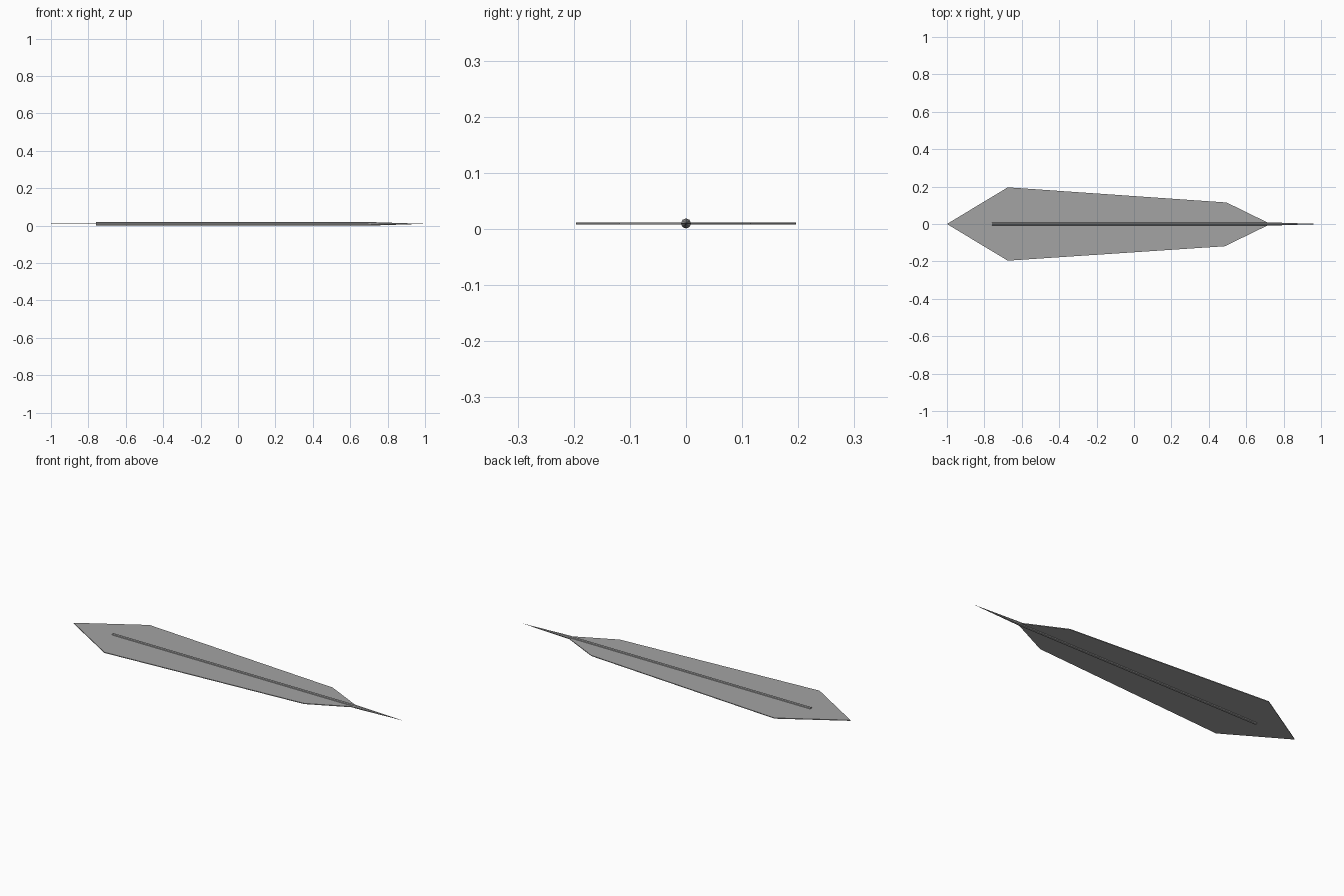
import bpy, bmesh, math

if "Cube" in bpy.data.objects:
    bpy.data.objects.remove(bpy.data.objects["Cube"])

ZC = 0.01   # height of the feather's middle plane
R = 0.009   # shaft radius
SIDES = 8

grey = bpy.data.materials.new("feather grey")
grey.diffuse_color = (0.37, 0.37, 0.37, 1)
grey.use_nodes = True
grey.node_tree.nodes["Principled BSDF"].inputs["Base Color"].default_value = grey.diffuse_color


def add_object(name, bm):
    bmesh.ops.recalc_face_normals(bm, faces=bm.faces)
    mesh = bpy.data.meshes.new(name)
    bm.to_mesh(mesh)
    bm.free()
    mesh.materials.append(grey)
    obj = bpy.data.objects.new(name, mesh)
    bpy.context.collection.objects.link(obj)


# Flat vane: outline extruded to a thin plate
outline = [(-1, 0), (-0.675, -0.196), (0.485, -0.119),
           (0.73, 0), (0.495, 0.115), (-0.675, 0.196)]
bm = bmesh.new()
face = bm.faces.new([bm.verts.new((x, y, ZC - 0.002)) for x, y in outline])
ext = bmesh.ops.extrude_face_region(bm, geom=[face])
top = [v for v in ext["geom"] if isinstance(v, bmesh.types.BMVert)]
bmesh.ops.translate(bm, verts=top, vec=(0, 0, 0.004))
add_object("vane", bm)

# Round shaft with a pointed quill tip
bm = bmesh.new()
rings = []
for x in (-0.76, 0.72):
    rings.append([bm.verts.new((x, R * math.cos(a), ZC + R * math.sin(a)))
                  for a in (2 * math.pi * i / SIDES for i in range(SIDES))])
tip = bm.verts.new((1, 0, ZC))
bm.faces.new(rings[0])
for i in range(SIDES):
    j = (i + 1) % SIDES
    bm.faces.new((rings[0][i], rings[0][j], rings[1][j], rings[1][i]))
    bm.faces.new((rings[1][i], rings[1][j], tip))
add_object("shaft", bm)
